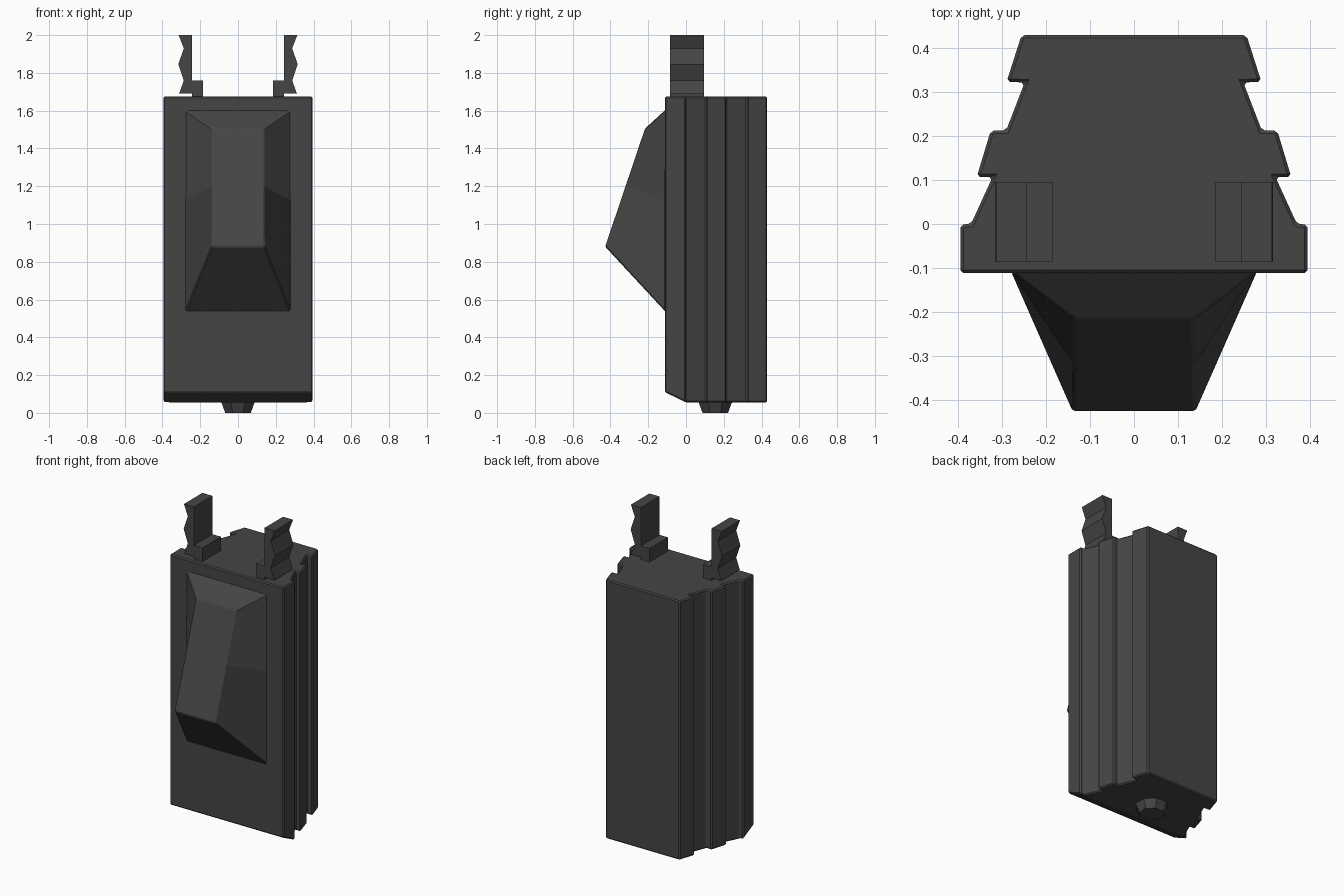
import bpy, bmesh, math
from mathutils import Vector

if "Cube" in bpy.data.objects:
    bpy.data.objects.remove(bpy.data.objects["Cube"])

dark = bpy.data.materials.new("dark_grey_plastic")
dark.diffuse_color = (0.06, 0.06, 0.06, 1)
dark.use_nodes = True
dark.node_tree.nodes["Principled BSDF"].inputs["Base Color"].default_value = dark.diffuse_color


def finish(name, bm, bevel=0.0):
    bmesh.ops.recalc_face_normals(bm, faces=bm.faces[:])
    mesh = bpy.data.meshes.new(name)
    bm.to_mesh(mesh)
    bm.free()
    mesh.materials.append(dark)
    obj = bpy.data.objects.new(name, mesh)
    bpy.context.collection.objects.link(obj)
    if bevel:
        mod = obj.modifiers.new("edge_bevel", 'BEVEL')
        mod.width = bevel
        mod.segments = 1
        mod.limit_method = 'ANGLE'
        mod.angle_limit = math.radians(25)
    return obj


def prism(points, direction):
    """Closed profile pulled along a direction."""
    bm = bmesh.new()
    face = bm.faces.new([bm.verts.new(p) for p in points])
    ext = bmesh.ops.extrude_face_region(bm, geom=[face], use_keep_orig=True)
    moved = [g for g in ext["geom"] if isinstance(g, bmesh.types.BMVert)]
    bmesh.ops.translate(bm, verts=moved, vec=direction)
    return bm


# body: stepped plan profile, mirrored, with the lower front edge sloped off
half = [(0.395, -0.112), (0.395, -0.001), (0.371, 0.0), (0.322, 0.107),
        (0.358, 0.107), (0.326, 0.213), (0.291, 0.213), (0.249, 0.322),
        (0.290, 0.324), (0.256, 0.430)]
outline = half + [(-x, y) for x, y in reversed(half)]
body = prism([(x, y, 0.055) for x, y in outline], (0, 0, 1.62))
cut = bmesh.ops.bisect_plane(body, geom=body.verts[:] + body.edges[:] + body.faces[:],
                             plane_co=(0, 0.0, 0.055), plane_no=(0, -0.055, -0.112),
                             clear_outer=True)
bmesh.ops.holes_fill(body, edges=[e for e in body.edges if e.is_boundary], sides=0)
bmesh.ops.remove_doubles(body, verts=body.verts[:], dist=0.0015)
finish("body", body, 0.007)

# handle: rows of (base half width, base z, ridge half width, ridge y, ridge z)
rows = [(0.28, 0.535, 0.140, -0.428, 0.88),
        (0.28, 1.125, 0.137, -0.320, 1.20),
        (0.28, 1.605, 0.135, -0.217, 1.505)]
bm = bmesh.new()
rings = []
for bw, bz, rw, ry, rz in rows:
    rings.append([bm.verts.new(p) for p in ((-bw, -0.108, bz), (-rw, ry, rz),
                                            (rw, ry, rz), (bw, -0.108, bz))])
for a, b in zip(rings, rings[1:]):
    for i in range(4):
        j = (i + 1) % 4
        bm.faces.new((a[i], a[j], b[j], b[i]))
bm.faces.new(rings[0])
bm.faces.new(rings[-1])
finish("handle", bm, 0.006)

# clips: wavy outer edge, stepped foot
clip = [(0.185, 1.67), (0.185, 1.76), (0.244, 1.76), (0.244, 2.0), (0.314, 2.0),
        (0.287, 1.93), (0.316, 1.845), (0.287, 1.76), (0.312, 1.69),
        (0.244, 1.69), (0.244, 1.67)]
for side, name in ((1, "right_clip"), (-1, "left_clip")):
    finish(name, prism([(side * x, -0.086, z) for x, z in clip], (0, 0.182, 0)))

# peg: tapered eight-sided stud below the body
bm = bmesh.new()
bmesh.ops.create_cone(bm, cap_ends=True, segments=8, radius1=0.073, radius2=0.097, depth=0.06)
peg = finish("bottom_peg", bm)
peg.rotation_euler.z = math.radians(22.5)
peg.location = (0, 0.155, 0.03)
